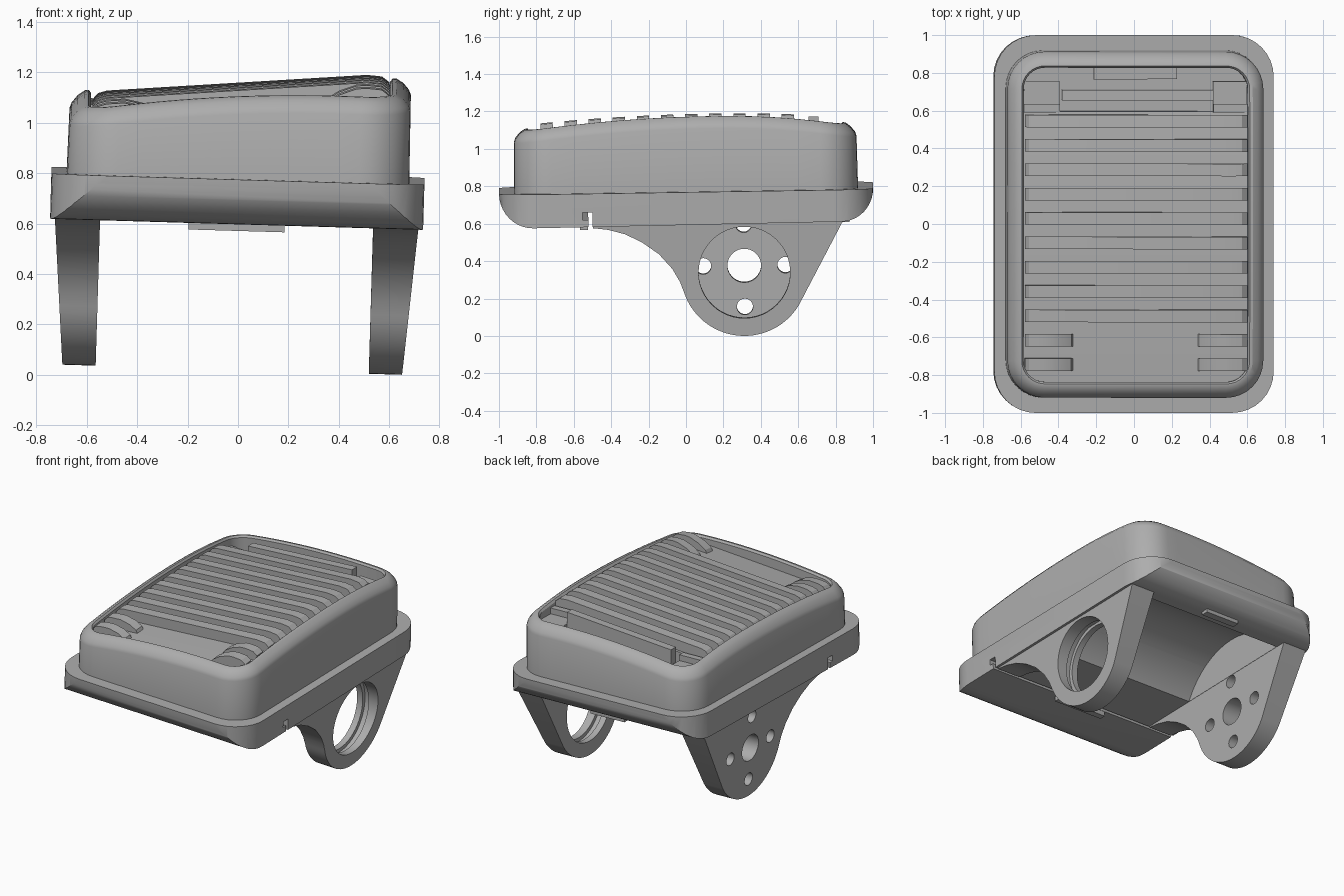
import bpy, bmesh, math
from mathutils import Matrix

if "Cube" in bpy.data.objects:
    bpy.data.objects.remove(bpy.data.objects["Cube"], do_unlink=True)

grey = bpy.data.materials.new("plain_grey")
grey.use_nodes = True
COLOUR = (0.42, 0.42, 0.42, 1)
grey.diffuse_color = COLOUR
grey.node_tree.nodes["Principled BSDF"].inputs["Base Color"].default_value = COLOUR
parts = []


def loft(name, sections, part=True):
    """Skin a list of closed sections and cap both ends."""
    bm = bmesh.new()
    rings = [[bm.verts.new(p) for p in s] for s in sections]
    n = len(rings[0])
    for a, b in zip(rings, rings[1:]):
        for i in range(n):
            j = (i + 1) % n
            bm.faces.new((a[i], a[j], b[j], b[i]))
    bm.faces.new(rings[0])
    bm.faces.new(rings[-1])
    bmesh.ops.recalc_face_normals(bm, faces=bm.faces)
    mesh = bpy.data.meshes.new(name)
    bm.to_mesh(mesh)
    bm.free()
    mesh.materials.append(grey)
    obj = bpy.data.objects.new(name, mesh)
    bpy.context.collection.objects.link(obj)
    if part:
        parts.append(obj)
    return obj


def prism_x(name, yz, x0, x1, part=True):
    return loft(name, [[(x, y, z) for y, z in yz] for x in (x0, x1)], part)


def box(name, x0, x1, y0, y1, z0, z1, part=True):
    return prism_x(name, [(y0, z0), (y1, z0), (y1, z1), (y0, z1)], x0, x1, part)


def arc(cy, cz, r, a0, a1, n):
    steps = [math.radians(a0 + (a1 - a0) * i / n) for i in range(n + 1)]
    return [(cy + r * math.cos(a), cz + r * math.sin(a)) for a in steps]


def rod(y, z, r, x0, x1):
    return prism_x("cutter", arc(y, z, r, 0, 352.5, 47), x0, x1, False)


def boolean(obj, cutter, operation="DIFFERENCE"):
    mod = obj.modifiers.new("cut", "BOOLEAN")
    mod.operation, mod.object, mod.solver = operation, cutter, "EXACT"
    bpy.context.view_layer.update()
    graph = bpy.context.evaluated_depsgraph_get()
    mesh = bpy.data.meshes.new_from_object(obj.evaluated_get(graph))
    obj.modifiers.clear()
    obj.data = mesh
    bpy.data.objects.remove(cutter, do_unlink=True)


def rounded_rect(hx, hy, r, edge=12):
    """Rounded rectangle outline with divided straight edges."""
    pts = []
    for sx, sy, a in ((1, 1, 0), (-1, 1, 90), (-1, -1, 180), (1, -1, 270)):
        pts += arc(sx * (hx - r), sy * (hy - r), r, a, a + 90, 8)
    out = []
    for i, p in enumerate(pts):
        q = pts[(i + 1) % len(pts)]
        k = edge if i % 9 == 8 else 1
        out += [(p[0] + (q[0] - p[0]) * j / k, p[1] + (q[1] - p[1]) * j / k)
                for j in range(k)]
    return out


def rim_z(x, y):
    crown = 1.12 - (0.066 if y < 0.25 else 0.13) * (y - 0.25) ** 2
    return crown - 0.015 * y - 0.025 + 0.067 * x + 0.04 * (1 - (x / 0.68) ** 2)


def tread_z(x, y):
    crown = 1.2 - (0.046 if y < 0.3 else 0.07) * (y - 0.3) ** 2
    return crown - 0.015 * y + 0.015 + 0.09 * (x - 0.5)


# Lower flange: rounded plan crossed with a round-ended side profile
plan = rounded_rect(0.74, 1.0, 0.22, 1)
flange = loft("lower_flange", [[(x, y, z) for x, y in plan] for z in (0.5, 0.8)])
side = [(1.1, 0.9), (-1.1, 0.9), (-1.0, 0.9)]
side = [(1.0, 0.9), (-1.0, 0.9)] + arc(-0.82, 0.8, 0.18, 180, 270, 10) \
    + arc(0.83, 0.8, 0.17, 270, 360, 10)
boolean(flange, prism_x("cutter", side, -1, 1, False), "INTERSECT")

# Upper housing with arched bevelled rim and sunken top
outer = rounded_rect(0.68, 0.92, 0.2)
sections = [[(x, y, 0.78) for x, y in outer]]
for inset, lift in ((0.004, 0), (0.012, 0.02), (0.035, 0.045), (0.062, 0.06),
                    (0.078, 0.06), (0.088, 0.045)):
    ring = rounded_rect(0.68 - inset, 0.92 - inset, 0.2 - inset)
    sections.append([(x, y, rim_z(x, y) + lift) for x, y in ring])
sections.append([(x, y, 0.97) for x, y in ring])
housing = loft("upper_housing", sections)

# Round hollow under the housing, between the legs
for shell in (flange, housing):
    boolean(shell, rod(0.33, 0.38, 0.5, -0.54, 0.54))

# Slot and latch behind the front cover
boolean(flange, box("cutter", -1, 1, -0.525, -0.503, 0.5, 0.7, False))
boolean(flange, box("cutter", -1, 1, -0.555, -0.51, 0.66, 0.7, False))
box("front_latch", -0.19, 0.19, -0.57, -0.527, 0.59, 0.66)
box("rear_catch", -0.13, 0.13, 0.82, 0.87, 0.61, 0.66)

# Side legs: filleted front edge, round foot, straight back edge
outline = [(-0.5, 0.72), (-0.5, 0.615), (-0.42, 0.605), (-0.33, 0.58),
           (-0.24, 0.535), (-0.15, 0.47), (-0.08, 0.39), (-0.04, 0.32)]
outline += arc(0.305, 0.365, 0.34, 197, 328, 28) + [(0.84, 0.64), (0.84, 0.72)]
legs = {}
for label, s in (("left_leg", 1), ("right_leg", -1)):
    legs[s] = loft(label, [[(s * 0.542, y, z) for y, z in outline],
                           [(s * (0.672 + 0.08 * z), y, z) for y, z in outline]])

# Large grooved opening in one leg, five mounting holes in the other
boolean(legs[1], rod(0.305, 0.365, 0.245, 0.4, 0.9))
boolean(legs[1], rod(0.305, 0.365, 0.27, 0.585, 0.63))
boolean(legs[-1], rod(0.305, 0.365, 0.09, -0.9, -0.4))
for dy, dz in ((1, 0), (-1, 0), (0, 1), (0, -1)):
    boolean(legs[-1], rod(0.305 + 0.22 * dy, 0.365 + 0.22 * dz, 0.043, -0.9, -0.4))

# Tread floor
stations = [-0.835 + 1.435 * i / 16 for i in range(17)]
loft("tread_floor", [[(-0.594, y, 0.96), (0.594, y, 0.96),
                      (0.594, y, tread_z(0.594, y) - 0.07),
                      (-0.594, y, tread_z(-0.594, y) - 0.07)] for y in stations])

# Cross ribs; the two front ones are split by a gap
right_end = [(-0.585, -0.09), (-0.585, -0.03), (-0.565, -0.008), (-0.53, 0)]
left_end = [(0.5, 0), (0.56, -0.01), (0.59, -0.035), (0.597, -0.09)]
gap_left = [(0.32, -0.09), (0.34, -0.05), (0.39, -0.02), (0.46, 0)]
gap_right = [(-x, dz) for x, dz in reversed(gap_left)]


def rib(name, profile, y):
    loft(name, [[(x, v, tread_z(x, v) + dz) for x, dz in profile]
                for v in (y - 0.033, y + 0.033)])


for i in range(11):
    y = -0.74 + 0.129 * i
    if i < 2:
        rib("right_front_rib", right_end + gap_right, y)
        rib("left_front_rib", gap_left + left_end, y)
    else:
        rib("cross_rib", right_end + left_end, y)

# Rear upright plate, corner blocks and ledge in the rear recess
plate = [(-0.39, y, 0.96) for y in (0.65, 0.715)]
loft("rear_plate", [[(x, 0.66, 0.96), (x, 0.715, 0.96),
                     (x, 0.715, tread_z(x, 0.7)), (x, 0.66, tread_z(x, 0.7))]
                    for x in (-0.39, 0.41)])
for label, x0, x1 in (("right_rear_block", -0.59, -0.4), ("left_rear_block", 0.41, 0.59)):
    top = tread_z((x0 + x1) / 2, 0.68)
    box(label, x0, x1, 0.595, 0.76, 0.96, top - 0.09)
    box(label + "_step", x0, x1, 0.595, 0.64, 0.96, top - 0.05)
box("rear_ledge", -0.22, 0.22, 0.77, 0.835, 0.96, 1.03)

# Lean the whole model slightly and shade it
lean = (Matrix.Translation((0, 0, 0.79)) @ Matrix.Rotation(math.radians(0.9), 4, "X")
        @ Matrix.Rotation(math.radians(1.7), 4, "Y") @ Matrix.Translation((0, 0, -0.8)))
bpy.ops.object.select_all(action="DESELECT")
for obj in parts:
    obj.data.transform(lean)
    obj.select_set(True)
bpy.context.view_layer.objects.active = parts[0]
bpy.ops.object.shade_smooth_by_angle(angle=math.radians(28))
